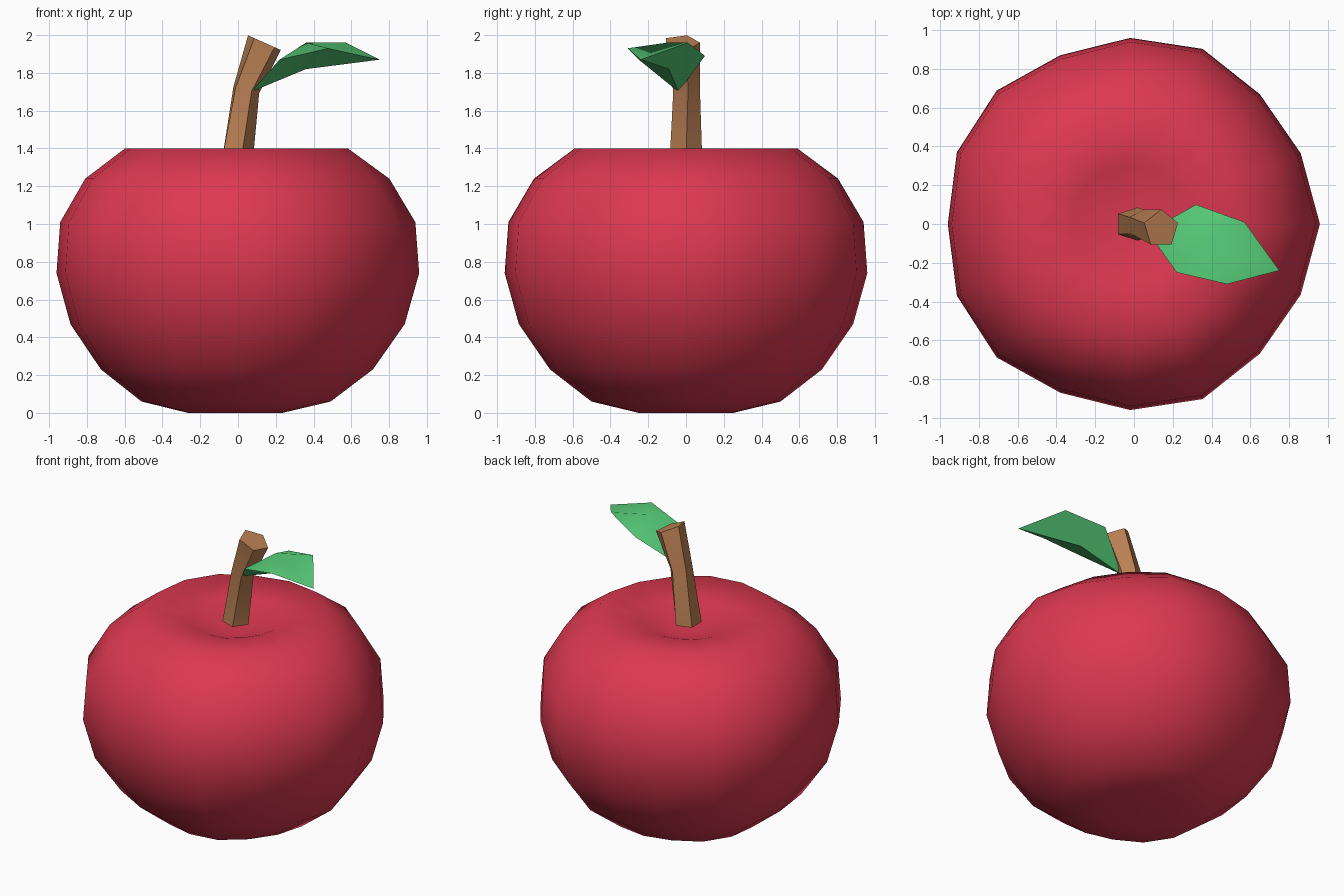
import bpy, bmesh
from math import cos, sin, pi, radians
from mathutils import Vector, Matrix

cube = bpy.data.objects.get("Cube")
if cube:
    bpy.data.objects.remove(cube, do_unlink=True)


def material(name, rgb):
    mat = bpy.data.materials.new(name)
    mat.use_nodes = True
    mat.diffuse_color = (*rgb, 1)
    bsdf = mat.node_tree.nodes["Principled BSDF"]
    bsdf.inputs["Base Color"].default_value = (*rgb, 1)
    bsdf.inputs["Roughness"].default_value = 0.7
    return mat


def finish(bm, name, mat, angle):
    bmesh.ops.recalc_face_normals(bm, faces=bm.faces)
    mesh = bpy.data.meshes.new(name)
    bm.to_mesh(mesh)
    bm.free()
    mesh.materials.append(mat)
    obj = bpy.data.objects.new(name, mesh)
    bpy.context.collection.objects.link(obj)
    bpy.ops.object.select_all(action="DESELECT")
    obj.select_set(True)
    bpy.context.view_layer.objects.active = obj
    bpy.ops.object.shade_smooth_by_angle(angle=radians(angle))
    return obj


def bridge(bm, rings):
    for low, high in zip(rings, rings[1:]):
        n = len(low)
        for i in range(n):
            j = (i + 1) % n
            bm.faces.new((low[i], low[j], high[j], high[i]))


def close_with_point(bm, ring, point):
    tip = bm.verts.new(point)
    for i, v in enumerate(ring):
        bm.faces.new((v, ring[(i + 1) % len(ring)], tip))


red = material("apple red", (0.72, 0.04, 0.08))
brown = material("stem brown", (0.50, 0.22, 0.09))
green = material("leaf green", (0.10, 0.64, 0.20))

# Fruit body: turned profile with five soft lobes and a dimple on top
SIDES, LOBES, CENTRE_X = 16, 5, -0.02
profile = [(0.25, 0), (0.50, 0.06), (0.72, 0.23), (0.885, 0.47), (0.96, 0.74),
           (0.94, 1.01), (0.805, 1.24), (0.59, 1.40), (0.30, 1.37)]
bm = bmesh.new()
rings = []
for radius, z in profile:
    ring = []
    for i in range(SIDES):
        a = 2 * pi * i / SIDES
        r = radius * (1 + 0.02 * cos(LOBES * a))
        ring.append(bm.verts.new((CENTRE_X + r * cos(a), r * sin(a), z)))
    rings.append(ring)
bridge(bm, rings)
close_with_point(bm, rings[0], (CENTRE_X, 0, 0.02))
close_with_point(bm, rings[-1], (0, 0, 1.26))
finish(bm, "fruit_body", red, 80)

# Stem: five-sided, bent and slightly twisted (centre, radius, tilt, twist)
sections = [((-0.01, 0, 1.35), 0.09, 0, 0),
            ((0.04, 0, 1.71), 0.075, 14, 8),
            ((0.14, -0.025, 1.96), 0.10, 24, 18)]
bm = bmesh.new()
rings = []
for centre, radius, tilt, twist in sections:
    turn = Matrix.Rotation(radians(tilt), 3, "Y")
    ring = []
    for i in range(5):
        a = 2 * pi * i / 5 + radians(twist)
        offset = turn @ Vector((radius * cos(a), radius * sin(a), 0))
        ring.append(bm.verts.new(Vector(centre) + offset))
    rings.append(ring)
bridge(bm, rings)
bm.faces.new(rings[0])
bm.faces.new(rings[-1])
finish(bm, "stem", brown, 40)

# Leaf: thick lens between an outline and a raised and a lowered midpoint
outline = [(0.07, -0.04, 1.70), (0.22, -0.25, 1.87), (0.48, -0.31, 1.93),
           (0.75, -0.24, 1.87), (0.57, 0.01, 1.96), (0.32, 0.10, 1.89)]
midpoints = [(0.36, -0.10, 1.96), (0.36, -0.09, 1.82)]
bm = bmesh.new()
rim = [bm.verts.new(p) for p in outline]
for p in midpoints:
    close_with_point(bm, rim, p)
finish(bm, "leaf", green, 50)
